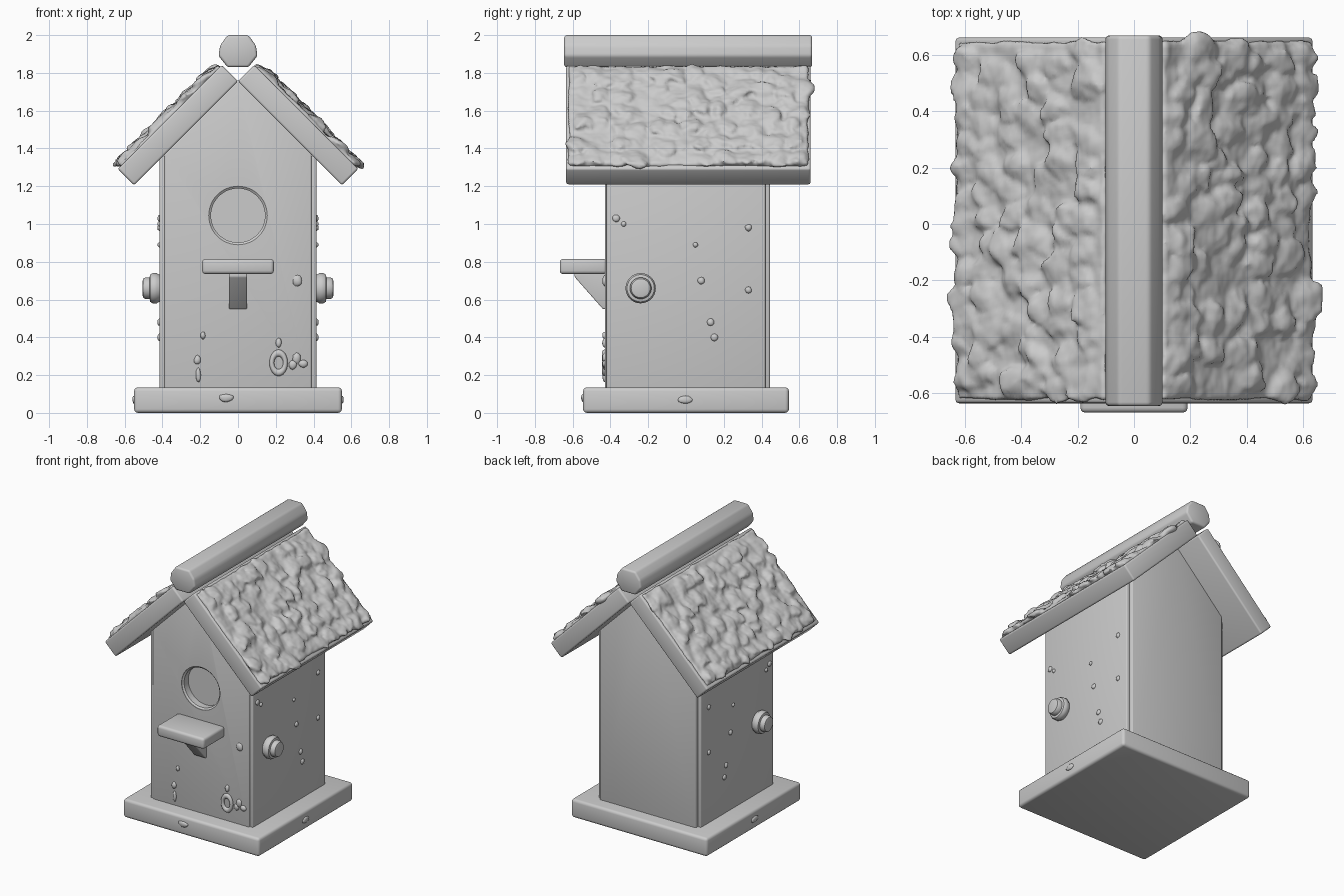
import bpy, bmesh, math, random
from mathutils import Matrix, Vector, noise

if "Cube" in bpy.data.objects:
    bpy.data.objects.remove(bpy.data.objects["Cube"])

random.seed(4)
D = math.sqrt(0.5)


def finish(name, bm, angle=35, bevel=0.0, segments=3):
    if bevel:
        bmesh.ops.bevel(bm, geom=bm.edges[:], offset=bevel, segments=segments,
                        profile=0.5, affect='EDGES', clamp_overlap=True)
    bmesh.ops.recalc_face_normals(bm, faces=bm.faces[:])
    mesh = bpy.data.meshes.new(name)
    bm.to_mesh(mesh)
    bm.free()
    ob = bpy.data.objects.new(name, mesh)
    bpy.context.collection.objects.link(ob)
    smooth(ob, angle)
    return ob


def smooth(ob, angle=35):
    bpy.ops.object.select_all(action='DESELECT')
    ob.select_set(True)
    bpy.context.view_layer.objects.active = ob
    bpy.ops.object.shade_smooth_by_angle(angle=math.radians(angle))


def mirror_x(ob):
    ob.modifiers.new("mirror", 'MIRROR')
    return ob


def box(name, x, y, z, bevel=0.015):
    bm = bmesh.new()
    bmesh.ops.create_cube(bm, size=1)
    for v in bm.verts:
        v.co = Vector([(a + b) / 2 + c * (b - a) for c, (a, b) in zip(v.co, (x, y, z))])
    return finish(name, bm, bevel=bevel)


def prism(name, pts, a, b, axis='y', bevel=0.01):
    # extrude a profile of (x, z) along y, or of (y, z) along x
    bm = bmesh.new()
    place = (lambda p, t: (p[0], t, p[1])) if axis == 'y' else (lambda p, t: (t, p[0], p[1]))
    f = bm.faces.new([bm.verts.new(place(p, a)) for p in pts])
    ext = bmesh.ops.extrude_face_region(bm, geom=[f])
    shift = Vector(place((0, 0), b - a))
    bmesh.ops.translate(bm, vec=shift, verts=[g for g in ext['geom'] if isinstance(g, bmesh.types.BMVert)])
    return finish(name, bm, bevel=bevel)


def lathe(name, profile, matrix, n=40):
    # spin (radius, height) points about local z
    bm = bmesh.new()
    rings = [[bm.verts.new(matrix @ Vector((r * math.cos(2 * math.pi * i / n),
                                            r * math.sin(2 * math.pi * i / n), h)))
              for i in range(n)] for r, h in profile]
    for p, q in zip(rings, rings[1:]):
        for i in range(n):
            bm.faces.new((p[i], p[(i + 1) % n], q[(i + 1) % n], q[i]))
    bm.faces.new(rings[0])
    bm.faces.new(rings[-1])
    return finish(name, bm)


def blob(bm, matrix, rough=0.0, sub=2):
    off = Vector((random.uniform(0, 50), random.uniform(0, 50), 0))
    new = bmesh.ops.create_icosphere(bm, subdivisions=sub, radius=1)['verts']
    for v in new:
        v.co = matrix @ (v.co * (1 + rough * noise.noise(v.co * 1.3 + off)))


def bumps(name, items):
    # small flattened knots: (location, radii)
    bm = bmesh.new()
    for loc, rad in items:
        blob(bm, Matrix.Translation(loc) @ Matrix.Diagonal((*rad, 1)), 0.2)
    return finish(name, bm, 60)


# Base board
box("base", (-.55, .55), (-.545, .545), (0, .135), .02)

# House body with gable ends and entrance hole
body = prism("body", [(-.39, .12), (.39, .12), (.39, 1.37), (0, 1.765), (-.39, 1.37)], -.43, .445)
cutter = lathe("hole_cutter", [(.155, .1), (.155, -.003), (.143, -.012), (.143, -.06)],
               Matrix.Translation((0, -.43, 1.045)) @ Matrix.Rotation(math.pi / 2, 4, 'X'), 48)
cut = body.modifiers.new("hole", 'BOOLEAN')
cut.operation = 'DIFFERENCE'
cut.solver = 'EXACT'
cut.object = cutter
bpy.context.view_layer.objects.active = body
bpy.ops.object.modifier_apply(modifier=cut.name)
bpy.data.objects.remove(cutter)
smooth(body, 30)

# Side wall panels
mirror_x(box("side_panel", (.37, .415), (-.42, .42), (.12, 1.36), .008))

# Perch shelf and bracket
box("perch", (-.19, .19), (-.668, -.42), (.735, .815), .018)
prism("perch_bracket", [(-.59, .745), (-.59, .72), (-.44, .55), (-.42, .55), (-.42, .745)],
      -.048, .048, 'x', .006)

# Round side knobs
mirror_x(lathe("side_knob", [(.07, .40), (.073, .42), (.08, .43), (.08, .452), (.072, .465), (.057, .468),
                             (.057, .49), (.05, .502), (.035, .506)],
               Matrix.Translation((0, -.24, .66)) @ Matrix.Rotation(math.pi / 2, 4, 'Y')))

# Roof slabs
mirror_x(prism("roof_slab", [(0, 1.755), (.55, 1.205), (.637, 1.292), (.087, 1.842)], -.635, .66, 'y', .012))

# Ridge log
prism("ridge_log", [(-.055, 2), (.055, 2), (.095, 1.945), (.103, 1.89), (.055, 1.83),
                    (-.055, 1.83), (-.103, 1.89), (-.095, 1.945)], -.645, .668, 'y', .014)

# Rough shingles in overlapping courses, fused into one lumpy skin
bm = bmesh.new()
for s in (1, -1):
    frame = Matrix(((s * D, 0, s * D, s * .087), (0, 1, 0, 0), (-D, 0, D, 1.842), (0, 0, 0, 1)))
    sheet = Matrix.Translation((.385, .0125, 0)) @ Matrix.Diagonal((.74, 1.27, .024, 1))
    bmesh.ops.create_cube(bm, size=1, matrix=frame @ sheet)
    for row in range(6):
        y = -.58 + random.uniform(0, .05)
        while y < .62:
            w = random.uniform(.045, .075)
            u = .1 + row * .122 + random.uniform(-.035, .035)
            if random.random() < .9:
                m = (Matrix.Translation((min(u, .71), y, random.uniform(.006, .018)))
                     @ Matrix.Rotation(random.uniform(-.6, .6), 4, 'Z')
                     @ Matrix.Rotation(random.uniform(-.28, -.1), 4, 'Y')
                     @ Matrix.Diagonal((random.uniform(.055, .085), w, random.uniform(.018, .026), 1)))
                blob(bm, frame @ m, .55)
            y += w * 1.55
shingles = finish("shingles", bm, 60)
rm = shingles.modifiers.new("fuse", 'REMESH')
rm.mode = 'VOXEL'
rm.voxel_size = .011
rm.use_smooth_shade = True
sm = shingles.modifiers.new("soften", 'SMOOTH')
sm.iterations = 2
clouds = bpy.data.textures.new("lumps", 'CLOUDS')
clouds.noise_scale = .09
dp = shingles.modifiers.new("lumps", 'DISPLACE')
dp.texture = clouds
dp.texture_coords = 'LOCAL'
dp.strength = .022

# Knots on the side walls
mirror_x(bumps("side_knots", [((.415, y, z), (.012, r, r)) for y, z, r in (
    (.33, .98, .018), (.33, .65, .018), (.08, .70, .02), (.05, .89, .014), (.13, .48, .02),
    (.15, .40, .02), (-.37, 1.03, .02), (-.33, 1.0, .014))]))

# Knots on the front wall
bumps("front_knots", [((x, -.43, z), (a, .013, b)) for x, z, a, b in (
    (.315, .70, .024, .03), (.215, .37, .016, .025), (.31, .29, .022, .03), (.29, .255, .022, .025),
    (.345, .26, .025, .02), (-.185, .41, .013, .02), (-.215, .28, .018, .025), (-.21, .2, .014, .04))])

# Ring-shaped knot
bpy.ops.mesh.primitive_torus_add(location=(.215, -.432, .265), rotation=(math.pi / 2, 0, 0),
                                 major_radius=.04, minor_radius=.014,
                                 major_segments=24, minor_segments=10)
ring = bpy.context.object
ring.name = "ring_knot"
ring.scale = (.9, 1.3, 1)
smooth(ring, 60)

# Dents on the base edges
bumps("base_knots", [((-.06, -.545, .08), (.04, .01, .022)), ((.55, -.005, .07), (.01, .04, .022)),
                     ((-.55, -.005, .07), (.01, .04, .022))])
